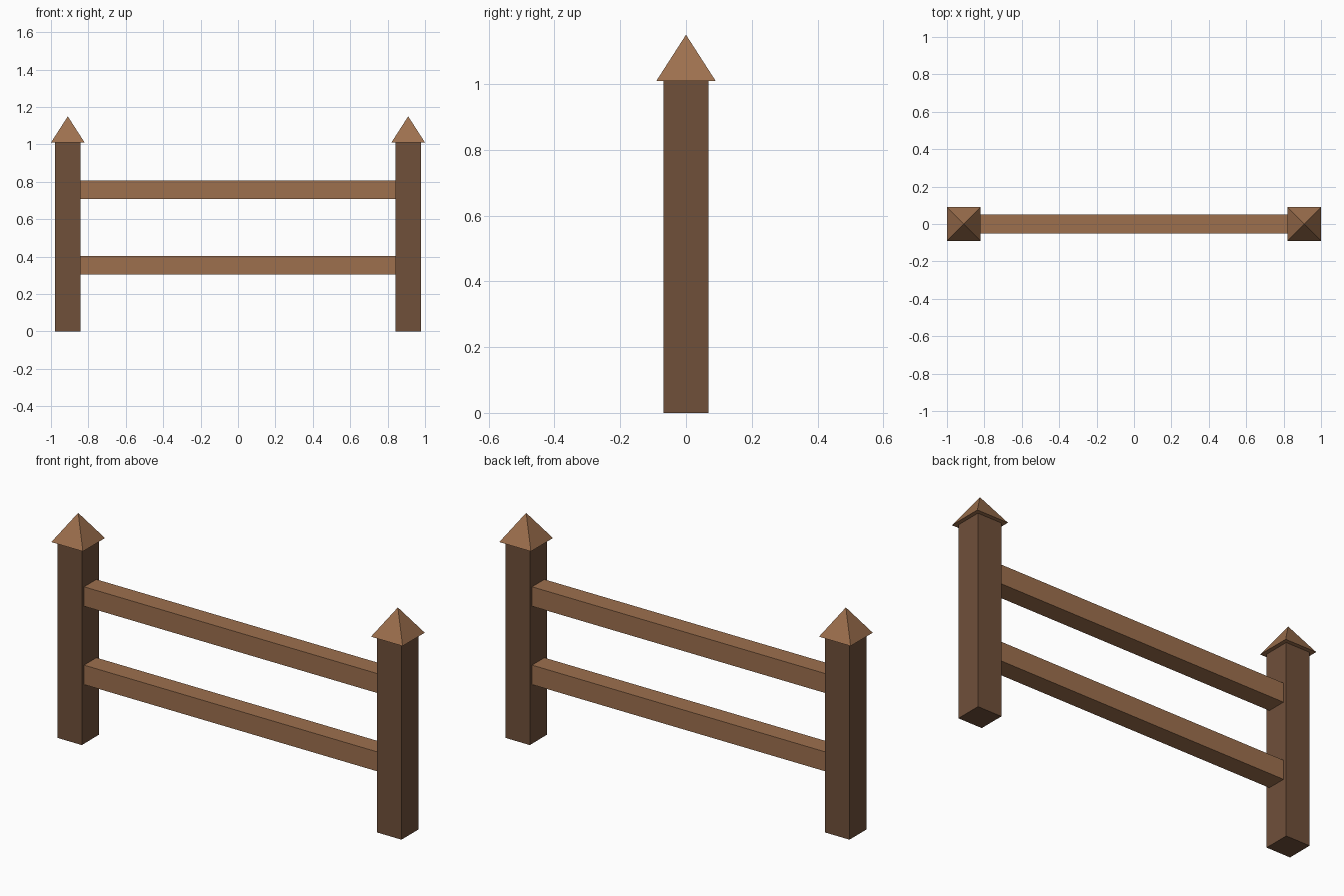
import bpy
import math

if "Cube" in bpy.data.objects:
    bpy.data.objects.remove(bpy.data.objects["Cube"])

POST_X = 0.91      # post centre distance from the middle
POST_W = 0.138
POST_H = 1.01
CAP_W = 0.18
CAP_H = 0.14


def material(name, color):
    mat = bpy.data.materials.new(name)
    mat.diffuse_color = (*color, 1)
    mat.use_nodes = True
    mat.node_tree.nodes["Principled BSDF"].inputs["Base Color"].default_value = mat.diffuse_color
    return mat


def box(name, size, location, mat):
    bpy.ops.mesh.primitive_cube_add(size=1, location=location)
    obj = bpy.context.object
    obj.name = name
    obj.scale = size
    bpy.ops.object.transform_apply(location=False, rotation=False, scale=True)
    obj.data.materials.append(mat)
    return obj


def pyramid(name, width, height, location, mat):
    bpy.ops.mesh.primitive_cone_add(vertices=4, radius1=width / math.sqrt(2), radius2=0,
                                    depth=height, location=location,
                                    rotation=(0, 0, math.pi / 4))
    obj = bpy.context.object
    obj.name = name
    bpy.ops.object.transform_apply(location=False, rotation=True, scale=False)
    obj.data.materials.append(mat)
    return obj


dark_wood = material("dark_wood", (0.162, 0.080, 0.042))
light_wood = material("light_wood", (0.34, 0.163, 0.076))

# Posts with overhanging pyramid caps
for side, sx in (("left", -1), ("right", 1)):
    box(f"{side}_post", (POST_W, POST_W, POST_H), (sx * POST_X, 0, POST_H / 2), dark_wood)
    pyramid(f"{side}_post_cap", CAP_W, CAP_H, (sx * POST_X, 0, POST_H + CAP_H / 2), light_wood)

# Horizontal rails let into the posts
for name, z in (("lower_rail", 0.354), ("upper_rail", 0.757)):
    box(name, (1.70, 0.10, 0.10), (0, 0, z), light_wood)
